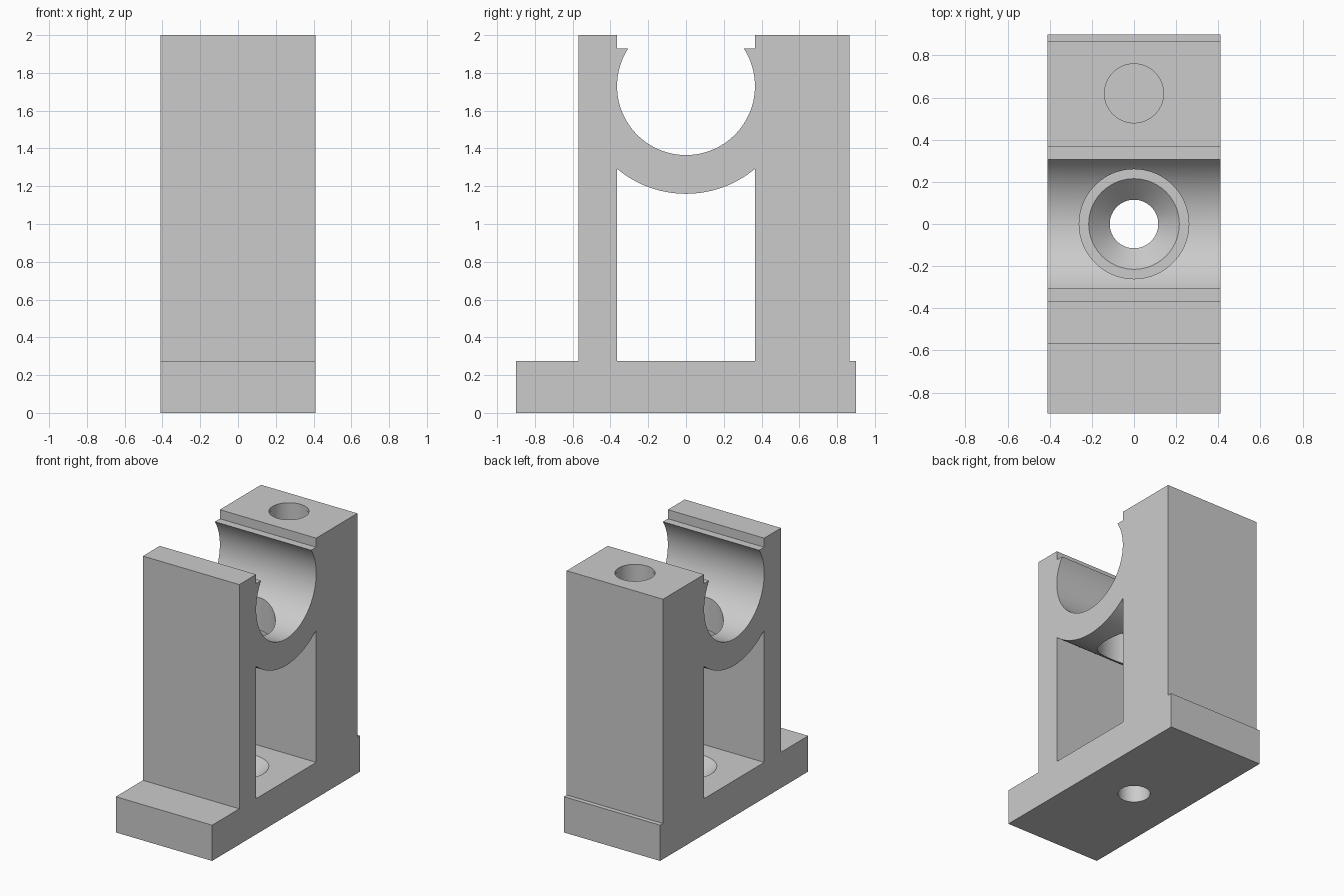
import bpy, bmesh, math

cube = bpy.data.objects.get("Cube")
if cube:
    bpy.data.objects.remove(cube)

HALF_W = 0.41          # half width along x
BORE_Z = 1.73          # axis height of the cradle
R_IN, R_OUT = 0.365, 0.57
BASE_T, LIP_Z, TOP = 0.275, 1.93, 2.0

grey = bpy.data.materials.new("plain grey")
grey.use_nodes = True
grey.diffuse_color = (0.6, 0.6, 0.6, 1)
grey.node_tree.nodes["Principled BSDF"].inputs["Base Color"].default_value = (0.6, 0.6, 0.6, 1)


def arc(radius, start, end, steps):
    """Points of an arc about the cradle axis, in the y-z plane."""
    angles = [start + (end - start) * i / steps for i in range(steps + 1)]
    return [(radius * math.cos(a), BORE_Z + radius * math.sin(a)) for a in angles]


def make_object(name, bm):
    bmesh.ops.recalc_face_normals(bm, faces=bm.faces)
    mesh = bpy.data.meshes.new(name)
    bm.to_mesh(mesh)
    bm.free()
    mesh.materials.append(grey)
    obj = bpy.data.objects.new(name, mesh)
    bpy.context.collection.objects.link(obj)
    return obj


def extrude_profile(name, points, half):
    """Extrude a y-z outline along x."""
    bm = bmesh.new()
    face = bm.faces.new([bm.verts.new((-half, y, z)) for y, z in points])
    new = bmesh.ops.extrude_face_region(bm, geom=[face])["geom"]
    bmesh.ops.translate(bm, vec=(2 * half, 0, 0),
                        verts=[v for v in new if isinstance(v, bmesh.types.BMVert)])
    return make_object(name, bm)


def turned(name, profile, y, sides=96):
    """Closed turned solid from (radius, z) pairs, on a vertical axis at y."""
    bm = bmesh.new()
    rings = [[bm.verts.new((r * math.cos(math.tau * i / sides),
                            y + r * math.sin(math.tau * i / sides), z))
              for i in range(sides)] for r, z in profile]
    for low, high in zip(rings, rings[1:]):
        for i in range(sides):
            j = (i + 1) % sides
            bm.faces.new((low[i], low[j], high[j], high[i]))
    bm.faces.new(rings[0])
    bm.faces.new(rings[-1])
    return make_object(name, bm)


# Body outline: stepped base, two uprights, open round cradle with lips
lip = math.asin((LIP_Z - BORE_Z) / R_IN)
outline = [(-0.9, 0), (0.9, 0), (0.9, BASE_T), (0.865, BASE_T), (0.865, TOP),
           (R_IN, TOP), (R_IN, LIP_Z)]
outline += arc(R_IN, lip, -math.pi - lip, 96)
outline += [(-R_IN, LIP_Z), (-R_IN, TOP), (-0.57, TOP), (-0.57, BASE_T), (-0.9, BASE_T)]
body = extrude_profile("bearing_block", outline, HALF_W)

# Window under the cradle, with a curved upper edge
edge = math.acos(R_IN / R_OUT)
window = [(-R_IN, BASE_T), (R_IN, BASE_T)] + arc(R_OUT, -edge, edge - math.pi, 48)

cutters = [
    extrude_profile("window_cutter", window, HALF_W + 0.1),
    # Access hole through the cradle
    turned("access_hole_cutter", [(0.26, 0.9), (0.26, 1.6)], 0),
    # Countersunk hole through the base
    turned("base_hole_cutter", [(0.115, -0.1), (0.115, BASE_T - 0.1),
                                (0.215, BASE_T), (0.215, 0.4)], 0),
    # Blind hole in the rear upright, slightly wider below its rim
    turned("top_hole_cutter", [(0.14, 1.4), (0.145, 1.4), (0.145, 1.97),
                               (0.14, 1.97), (0.14, 2.1)], 0.62),
]

bpy.context.view_layer.objects.active = body
for cutter in cutters:
    cut = body.modifiers.new(cutter.name, "BOOLEAN")
    cut.operation = "DIFFERENCE"
    cut.solver = "EXACT"
    cut.object = cutter
    bpy.ops.object.modifier_apply(modifier=cut.name)
    bpy.data.objects.remove(cutter)

# Smooth round surfaces, keep machined edges sharp
bpy.ops.object.select_all(action="DESELECT")
body.select_set(True)
bpy.ops.object.shade_smooth_by_angle(angle=math.radians(25))
